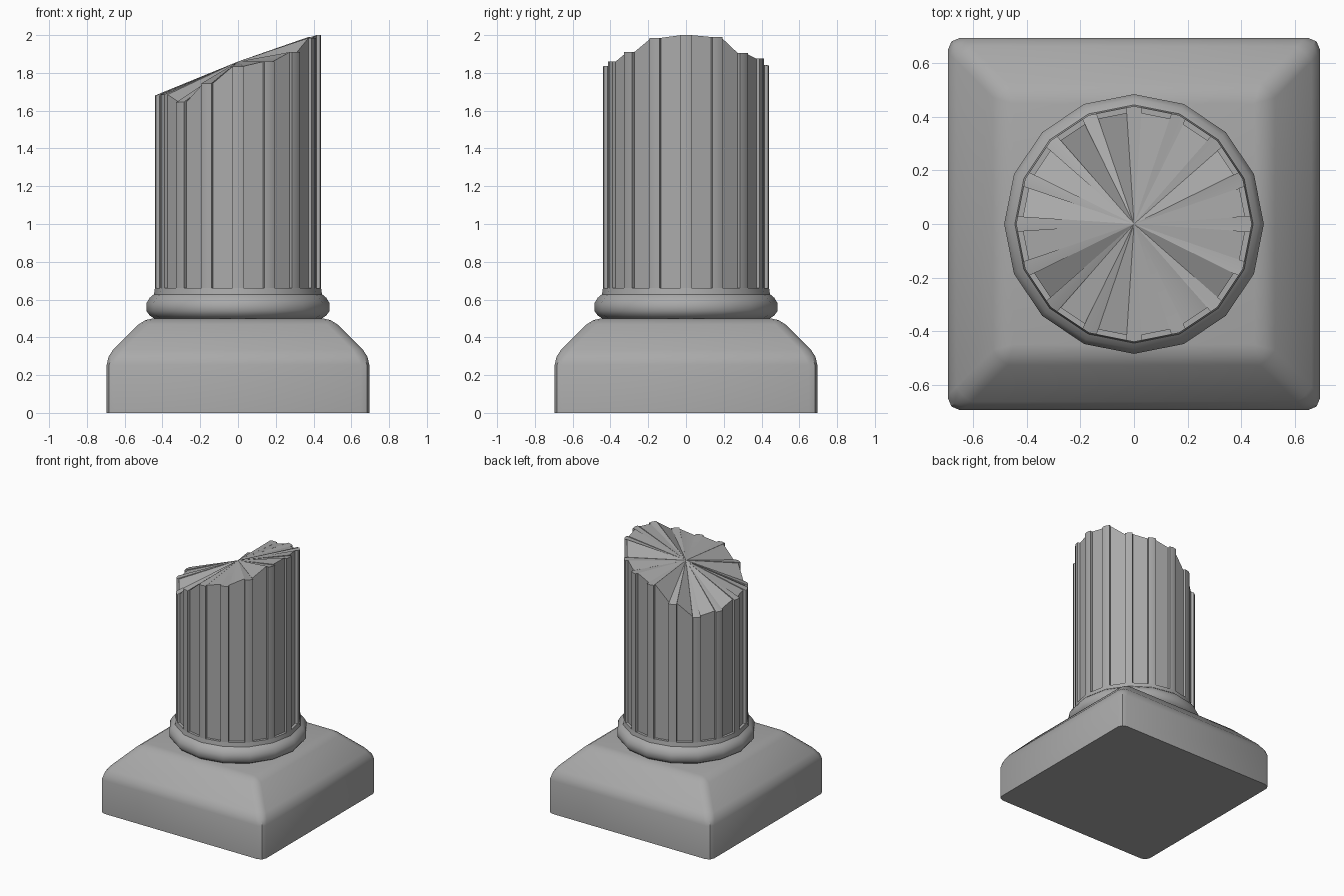
import bpy, bmesh
from math import cos, sin, pi, radians
from mathutils import Vector

if "Cube" in bpy.data.objects:
    bpy.data.objects.remove(bpy.data.objects["Cube"])

SIDES = 16
RADIUS = 0.44

stone = bpy.data.materials.new("grey stone")
stone.use_nodes = True
stone.diffuse_color = (0.4, 0.4, 0.4, 1)
stone.node_tree.nodes["Principled BSDF"].inputs["Base Color"].default_value = stone.diffuse_color


def finish(bm, name, angle):
    bmesh.ops.recalc_face_normals(bm, faces=bm.faces[:])
    mesh = bpy.data.meshes.new(name)
    bm.to_mesh(mesh)
    bm.free()
    mesh.materials.append(stone)
    ob = bpy.data.objects.new(name, mesh)
    bpy.context.collection.objects.link(ob)
    bpy.ops.object.select_all(action='DESELECT')
    ob.select_set(True)
    bpy.context.view_layer.objects.active = ob
    bpy.ops.object.shade_smooth_by_angle(angle=radians(angle))
    return ob


def bridge(bm, lower, upper):
    n = len(lower)
    for i in range(n):
        j = (i + 1) % n
        bm.faces.new((lower[i], lower[j], upper[j], upper[i]))


# Square plinth with sloping shoulders, softened everywhere but underneath
bm = bmesh.new()
rings = [[bm.verts.new((x * h, y * h, z)) for x, y in ((-1, -1), (1, -1), (1, 1), (-1, 1))]
         for h, z in ((0.695, 0), (0.695, 0.3), (0.495, 0.5))]
for a, b in zip(rings, rings[1:]):
    bridge(bm, a, b)
bm.faces.new(rings[0][::-1])
bm.faces.new(rings[-1])
soft = [e for e in bm.edges if max(v.co.z for v in e.verts) > 0.1]
bmesh.ops.bevel(bm, geom=soft, offset=0.045, segments=2, profile=0.5, affect='EDGES')
finish(bm, "plinth", 40)

# Rounded moulding under the shaft
bm = bmesh.new()
profile = [(0.435, 0.495), (0.467, 0.515), (0.485, 0.54), (0.485, 0.58),
           (0.467, 0.61), (0.445, 0.628), (RADIUS, 0.66)]
rings = [[bm.verts.new((r * cos(2 * pi * i / SIDES), r * sin(2 * pi * i / SIDES), z))
          for i in range(SIDES)] for r, z in profile]
for a, b in zip(rings, rings[1:]):
    bridge(bm, a, b)
bm.faces.new(rings[0][::-1])
bm.faces.new(rings[-1])
finish(bm, "base_moulding", 40)

# Fluted shaft, broken off unevenly; one height per rib, anticlockwise from +x
break_heights = [2.0, 1.99, 1.905, 1.875, 1.84, 1.72, 1.62, 1.64,
                 1.68, 1.685, 1.645, 1.745, 1.835, 1.86, 1.91, 1.985]
RIB = 0.17      # share of each side taken by half a rib
INSET = 0.955   # flute depth as a scale towards the axis

outline = []
for i in range(SIDES):
    j = (i + 1) % SIDES
    za, zb = break_heights[i], break_heights[j]
    a = Vector((RADIUS * cos(2 * pi * i / SIDES), RADIUS * sin(2 * pi * i / SIDES), za))
    b = Vector((RADIUS * cos(2 * pi * j / SIDES), RADIUS * sin(2 * pi * j / SIDES), zb))
    outline.append(a)
    for t, scale, z in ((RIB, 1, za), (RIB, INSET, za), (1 - RIB, INSET, zb), (1 - RIB, 1, zb)):
        p = a.lerp(b, t) * scale
        outline.append(Vector((p.x, p.y, z)))

bm = bmesh.new()
foot = [bm.verts.new((p.x, p.y, 0.655)) for p in outline]
rim = [bm.verts.new(p) for p in outline]
bridge(bm, foot, rim)
bm.faces.new(foot[::-1])
centre = bm.verts.new((0, 0, 1.86))
for i in range(len(rim)):
    bm.faces.new((rim[i], rim[(i + 1) % len(rim)], centre))
finish(bm, "fluted_shaft", 30)
